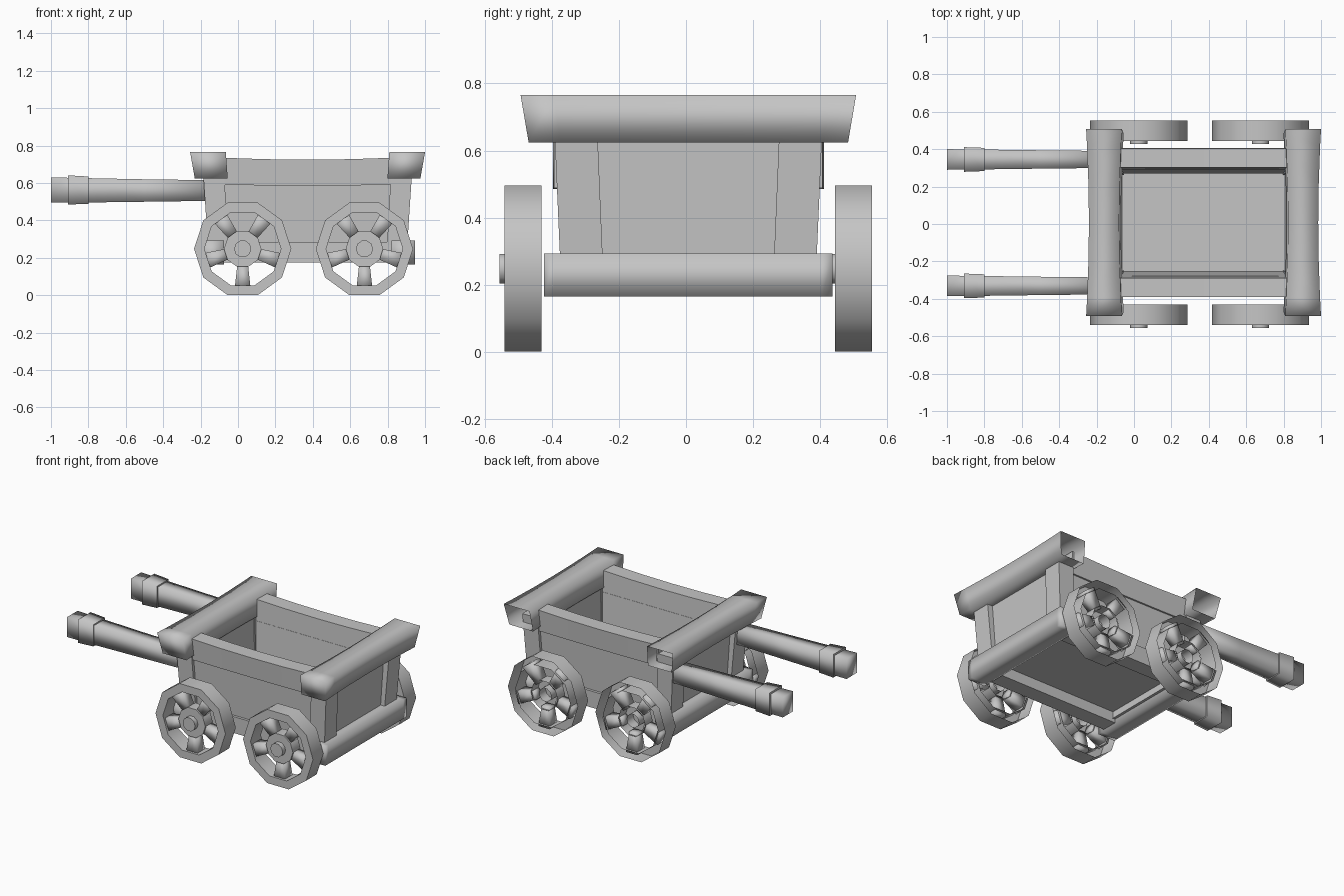
import bpy, bmesh, math
from mathutils import Vector

cube = bpy.data.objects.get("Cube")
if cube:
    bpy.data.objects.remove(cube, do_unlink=True)

GREY = (0.56, 0.56, 0.56, 1)
grey = bpy.data.materials.new("plain grey")
grey.use_nodes = True
grey.diffuse_color = GREY
grey.node_tree.nodes["Principled BSDF"].inputs["Base Color"].default_value = GREY

XC, YC = 0.372, 0.007          # centre of the cart body
SIDES = ((1, "left"), (-1, "right"))
ENDS = ((1, "front"), (-1, "rear"))


def loft(name, rings, caps=(True, True), smooth=False, flat_caps=False, sharp=math.pi):
    """Skin a row of equal-length point rings."""
    bm = bmesh.new()
    rows = [[bm.verts.new(p) for p in ring] for ring in rings]
    n = len(rows[0])
    for a, b in zip(rows, rows[1:]):
        for i in range(n):
            j = (i + 1) % n
            bm.faces.new((a[i], a[j], b[j], b[i])).smooth = smooth
    for row, capped in zip((rows[0][::-1], rows[-1]), caps):
        if capped:
            bm.faces.new(row).smooth = smooth and not flat_caps
    bmesh.ops.recalc_face_normals(bm, faces=bm.faces[:])
    mesh = bpy.data.meshes.new(name)
    bm.to_mesh(mesh)
    bm.free()
    if sharp < math.pi:
        mesh.set_sharp_from_angle(angle=sharp)
    mesh.materials.append(grey)
    ob = bpy.data.objects.new(name, mesh)
    bpy.context.collection.objects.link(ob)


def rect(a0, a1, b0, b1):
    return [(a0, b0), (a1, b0), (a1, b1), (a0, b1)]


def upright(name, bottom, top, z0, z1):
    """Block between two horizontal rectangles."""
    loft(name, [[(x, y, z0) for x, y in rect(*bottom)],
                [(x, y, z1) for x, y in rect(*top)]])


def lengthwise(name, stations, flat_caps=False):
    """Square bar along x: each station is x, y, z, half width, half height."""
    loft(name, [[(x, b, c) for b, c in rect(y - w, y + w, z - h, z + h)]
                for x, y, z, w, h in stations], smooth=True, flat_caps=flat_caps)


# Floor
upright("floor", (XC - .45, XC + .45, YC - .3, YC + .3),
        (XC - .45, XC + .45, YC - .3, YC + .3), .245, .265)

# Side walls, rails and handles
for s, side in SIDES:
    def span(d, inner, outer):
        return (XC - d, XC + d, YC + s * inner, YC + s * outer)
    upright(side + "_rail", span(.45, .275, .38), span(.45, .275, .38), .175, .285)
    upright(side + "_lower_panel", span(.45, .262, .362), span(.45, .285, .377), .28, .595)

    rings = []
    for t in (-1, -.5, 0, .5, 1):
        dip = .01 * (1 - t * t)
        ring = [(.286, .59 - dip / 3), (.388, .59 - dip / 3), (.398, .735 - dip), (.295, .735 - dip)]
        rings.append([(XC + t * .45, YC + s * y, z) for y, z in ring])
    loft(side + "_upper_plank", rings)

    y = YC + s * .338
    lengthwise(side + "_handle", [(-1, y, .563, .055, .067), (-.8, y, .561, .053, .065),
                                  (-.5, y, .56, .049, .06), (-.13, y, .56, .045, .055)])
    lengthwise(side + "_handle_band", [(-.91, y, .563, .066, .078), (-.8, y, .562, .062, .073)],
               flat_caps=True)

# End walls, posts and cross beams
for e, end in ENDS:
    def across(d0, d1, y0, y1):
        return (XC + e * d0, XC + e * d1, YC + y0, YC + y1)
    upright(end + "_panel", across(.43, .5, -.28, .28), across(.448, .52, -.29, .29), .2, .66)
    for s, side in SIDES:
        upright(end + "_" + side + "_post", across(.425, .533, s * .255, s * .382),
                across(.447, .56, s * .272, s * .4), .27, .68)

    # Bottom bumper
    loft(end + "_bumper", [[(XC + e * d, YC + t * .43, z) for d, z in rect(.448, .573, .165, .293)]
                           for t in (-1, -.93, .93, 1)], smooth=True)

    # Flared top beam, hollow at its back end
    rings = []
    for t in (-1, -.8, -.4, 0, .4, .8, 1):
        k = .015 * (1 - t * t)
        ring = [(.427 + k, .624, .476), (.603 - k, .624, .476),
                (.628 - k, .765, .5), (.437 + k, .765, .5)]
        rings.append([(XC + e * d, YC + t * ln, z) for d, z, ln in ring])
    loft(end + "_top_beam", rings, caps=(True, False), smooth=True)


# Wheels, whose rims and hubs are hollow shells open at the back
def around(cx, cy, r, a, y):
    return Vector((cx + r * math.cos(a), cy + y, .248 + r * math.sin(a)))


def turned(name, cx, cy, profile, front_cap):
    """Ten-sided turned shell from (radius, depth) points."""
    loft(name, [[around(cx, cy, r, math.tau * i / 10, y) for i in range(10)] for r, y in profile],
         caps=(front_cap, False), smooth=True, sharp=math.radians(50))


def wheel(name, cx, cy):
    turned(name + "_rim", cx, cy, [(.205, .055), (.205, -.055), (.26, -.055), (.26, .055)], False)
    turned(name + "_hub", cx, cy, [(.1, -.04), (.1, .04)], True)
    turned(name + "_axle_bolt", cx, cy, [(.046, -.071), (.046, .03)], True)
    for k in range(5):
        a = -math.pi / 2 + math.tau * k / 5
        side = Vector((-math.sin(a), 0, math.cos(a)))
        rings = []
        for r, w, h in ((.08, .028, .028), (.215, .043, .042)):
            rings.append([around(cx, cy, r, a, y) + side * u for u, y in rect(-w, w, -h, h)])
        loft(name + "_spoke_%d" % (k + 1), rings, smooth=True)


for s, side in SIDES:
    for x, end in ((.676, "front"), (.025, "rear")):
        wheel(end + "_" + side + "_wheel", x, YC + s * .4925)
